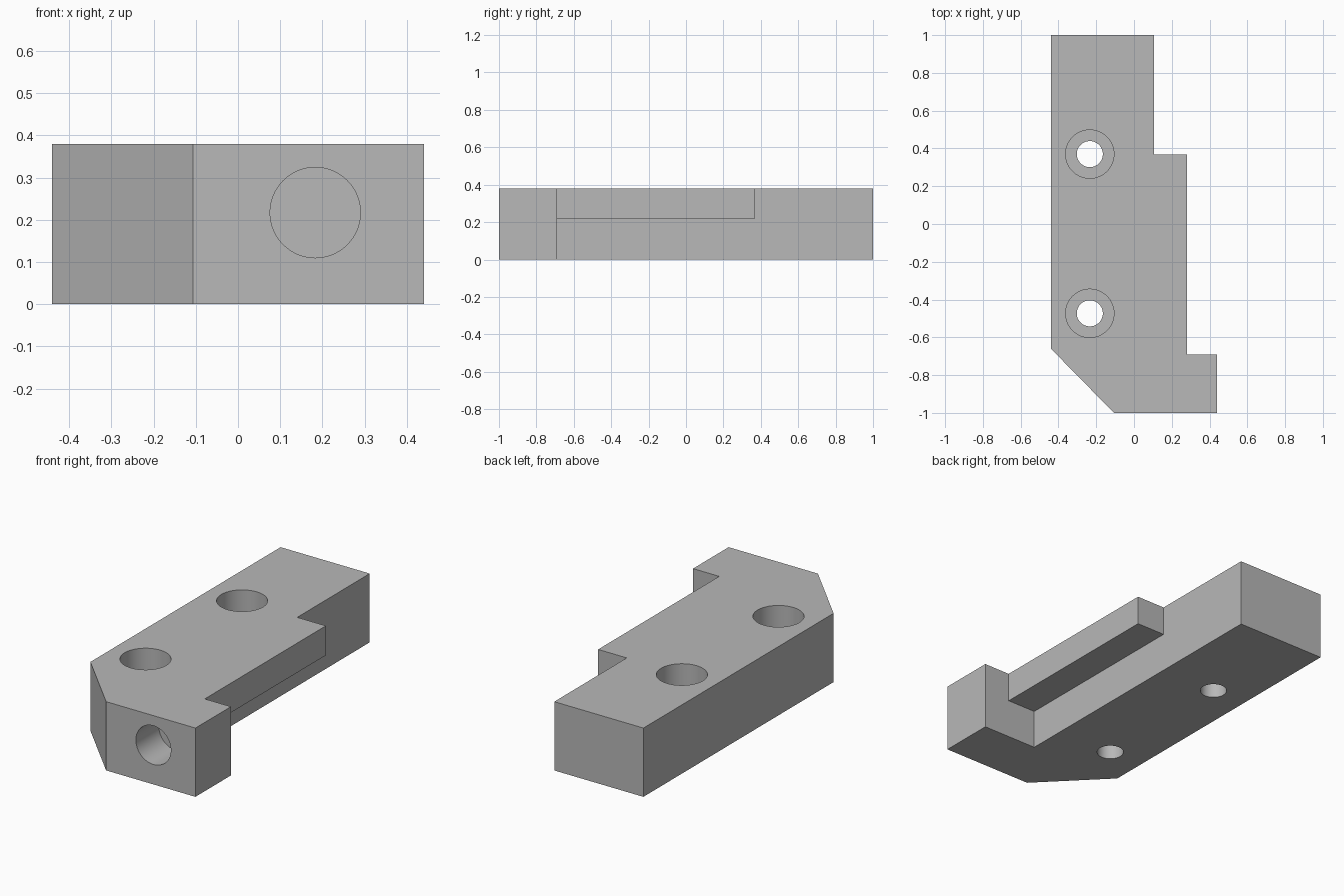
import bpy
import bmesh
from math import pi

if "Cube" in bpy.data.objects:
    bpy.data.objects.remove(bpy.data.objects["Cube"], do_unlink=True)

HEIGHT = 0.38
LEDGE_Z = 0.217
WALL_X, LEDGE_X = 0.105, 0.28
LEDGE_FRONT, LEDGE_BACK = -0.69, 0.367

grey = bpy.data.materials.new("plain grey")
grey.use_nodes = True
colour = (0.48, 0.48, 0.48, 1)
grey.diffuse_color = colour
grey.node_tree.nodes["Principled BSDF"].inputs["Base Color"].default_value = colour


def extrude_profile(name, points, z0, z1):
    """Solid prism from a plan outline."""
    bm = bmesh.new()
    base = bm.faces.new([bm.verts.new((x, y, z0)) for x, y in points])
    top = bmesh.ops.extrude_face_region(bm, geom=[base])["geom"]
    verts = [v for v in top if isinstance(v, bmesh.types.BMVert)]
    bmesh.ops.translate(bm, verts=verts, vec=(0, 0, z1 - z0))
    bmesh.ops.recalc_face_normals(bm, faces=bm.faces[:])
    mesh = bpy.data.meshes.new(name)
    bm.to_mesh(mesh)
    bm.free()
    mesh.materials.append(grey)
    obj = bpy.data.objects.new(name, mesh)
    bpy.context.collection.objects.link(obj)
    return obj


def cylinder(name, radius, depth, location, rotation=(0, 0, 0)):
    bpy.ops.mesh.primitive_cylinder_add(vertices=64, radius=radius, depth=depth,
                                        location=location, rotation=rotation)
    obj = bpy.context.object
    obj.name = name
    obj.data.materials.append(grey)
    return obj


def cut(target, cutter):
    """Subtract the cutter, then remove it."""
    cutter.hide_render = True
    mod = target.modifiers.new("cut", "BOOLEAN")
    mod.operation = "DIFFERENCE"
    mod.solver = "EXACT"
    mod.object = cutter
    bpy.ops.object.select_all(action="DESELECT")
    bpy.context.view_layer.objects.active = target
    target.select_set(True)
    bpy.ops.object.modifier_apply(modifier=mod.name)
    bpy.data.objects.remove(cutter, do_unlink=True)


# Block with chamfered corner, side ledge and front foot
body = extrude_profile("mounting_block", [
    (-0.106, -1), (0.44, -1), (0.44, LEDGE_FRONT), (LEDGE_X, LEDGE_FRONT),
    (LEDGE_X, LEDGE_BACK), (WALL_X, LEDGE_BACK), (WALL_X, 1), (-0.44, 1),
    (-0.44, -0.66)], 0, HEIGHT)

# Recess under the ledge
cut(body, extrude_profile("ledge_recess", [
    (WALL_X, LEDGE_FRONT), (0.6, LEDGE_FRONT), (0.6, 0.5), (WALL_X, 0.5)],
    -0.1, LEDGE_Z))

# Counterbored screw holes
BORE_DEPTH = 0.15
for y in (-0.473, 0.37):
    cut(body, cylinder("screw_hole", 0.069, 1, (-0.234, y, 0.2)))
    cut(body, cylinder("counterbore", 0.128, 2 * BORE_DEPTH, (-0.234, y, HEIGHT)))

# Blind hole in the front face
FRONT_DEPTH = 0.2
cut(body, cylinder("front_hole", 0.107, 2 * FRONT_DEPTH, (0.183, -1, 0.217),
                   (pi / 2, 0, 0)))

# Smooth bores, crisp block edges
bpy.ops.object.select_all(action="DESELECT")
body.select_set(True)
bpy.context.view_layer.objects.active = body
bpy.ops.object.shade_smooth_by_angle(angle=pi / 6)
